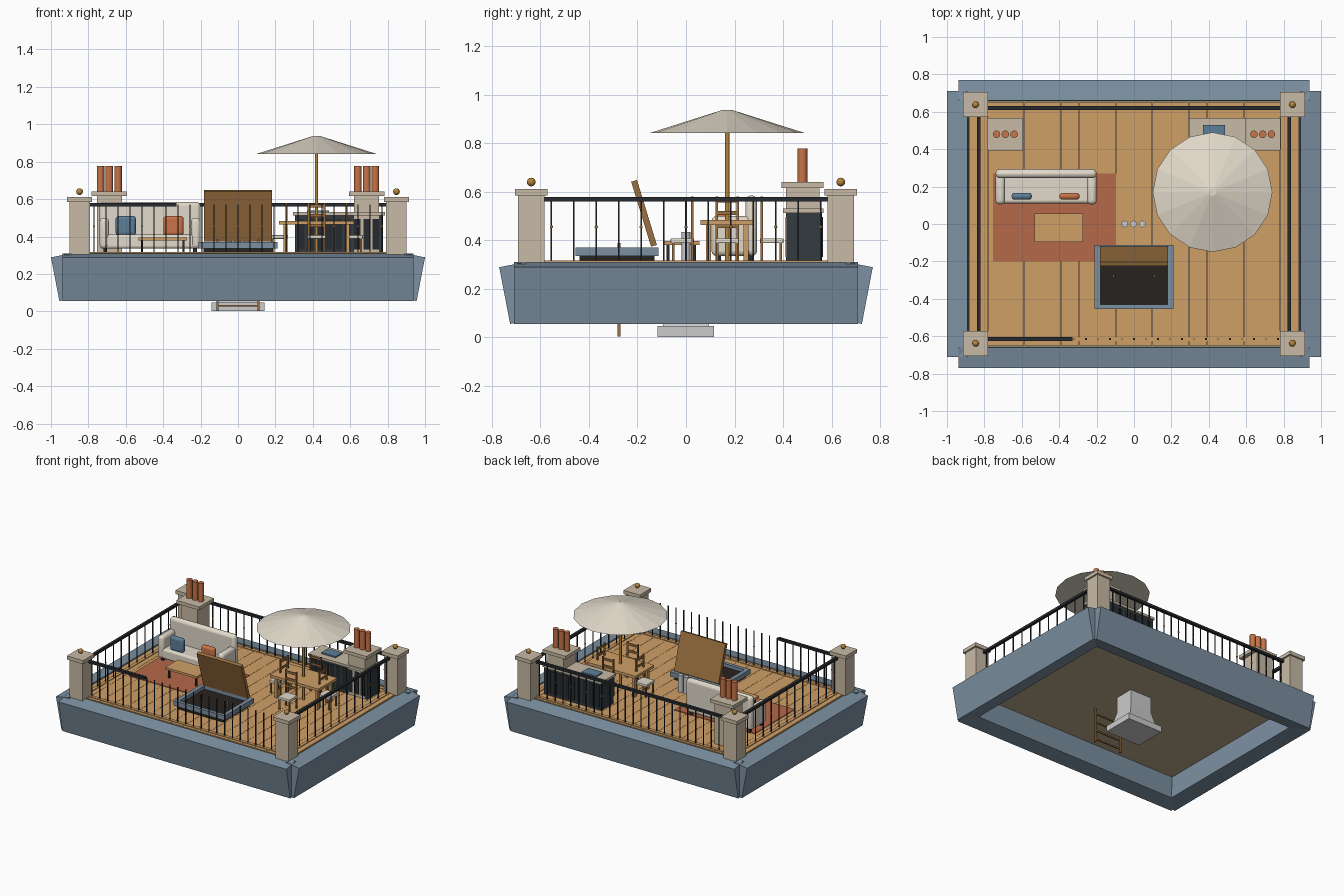
import bpy, bmesh, math
from mathutils import Vector, Matrix

if "Cube" in bpy.data.objects:
    bpy.data.objects.remove(bpy.data.objects["Cube"])

mats = {}
def mat(name, hexcol):
    c = [int(hexcol[i:i + 2], 16) / 255 for i in (0, 2, 4)]
    m = bpy.data.materials.new(name)
    m.diffuse_color = [v / 12.92 if v < 0.04 else ((v + 0.055) / 1.055) ** 2.4 for v in c] + [1]
    m.use_nodes = True
    m.node_tree.nodes["Principled BSDF"].inputs["Base Color"].default_value = m.diffuse_color
    mats[name] = m

for n, h in dict(slate="7C90A1", wood="D0A067", dark_wood="9A7040", stone="C9BBA6", iron="262A2F",
                 charcoal="333B3F", cream="E2DACB", rust="B56848", pot="C87448", blue="5C7F98",
                 brass="B5853C", black="262220", steel="C8C8CA", under="BDAE8E").items():
    mat(n, h)

def finish(bm, name, m, bevel=0, segs=3, smooth=False):
    me = bpy.data.meshes.new(name)
    bm.to_mesh(me)
    bm.free()
    o = bpy.data.objects.new(name, me)
    bpy.context.collection.objects.link(o)
    me.materials.append(mats[m])
    if bevel:
        b = o.modifiers.new("Bevel", "BEVEL")
        b.width, b.segments = bevel, segs
    if smooth:
        bpy.context.view_layer.objects.active = o
        o.select_set(True)
        bpy.ops.object.shade_smooth_by_angle()
        o.select_set(False)
    return o

def add_box(bm, x0, x1, y0, y1, z0, z1, mtx=Matrix()):
    c = Vector(((x0 + x1) / 2, (y0 + y1) / 2, (z0 + z1) / 2))
    s = Matrix.Diagonal((x1 - x0, y1 - y0, z1 - z0, 1))
    bmesh.ops.create_cube(bm, size=1, matrix=mtx @ Matrix.Translation(c) @ s)

def boxes(name, m, *dims, mtx=Matrix(), **kw):
    bm = bmesh.new()
    for d in dims:
        add_box(bm, *d, mtx=mtx)
    return finish(bm, name, m, **kw)

def cone(name, m, x, y, z0, z1, r1, r2=None, n=16, smooth=True):
    bm = bmesh.new()
    bmesh.ops.create_cone(bm, cap_ends=True, segments=n, radius1=r1, radius2=r1 if r2 is None else r2,
                          depth=z1 - z0, matrix=Matrix.Translation((x, y, (z0 + z1) / 2)))
    return finish(bm, name, m, smooth=smooth)

def balls(name, m, points, r):
    bm = bmesh.new()
    for p in points:
        bmesh.ops.create_uvsphere(bm, u_segments=12, v_segments=8, radius=r, matrix=Matrix.Translation(p))
    return finish(bm, name, m, smooth=True)

# sloping mansard panels on the four sides
for i, (dist, half) in enumerate(((1.0, 0.71), (0.77, 0.937), (1.0, 0.71), (0.77, 0.937))):
    bm = bmesh.new()
    prof = [(dist, 0.289), (dist - 0.109, 0.31), (dist - 0.153, 0.076), (dist - 0.045, 0.055)]
    f = bm.faces.new([bm.verts.new((x, -half, z)) for x, z in prof])
    ext = bmesh.ops.extrude_face_region(bm, geom=[f])
    bmesh.ops.translate(bm, vec=(0, 2 * half, 0), verts=[v for v in ext["geom"] if isinstance(v, bmesh.types.BMVert)])
    bmesh.ops.recalc_face_normals(bm, faces=bm.faces)
    bmesh.ops.rotate(bm, verts=bm.verts, matrix=Matrix.Rotation(i * math.pi / 2, 3, "Z"))
    finish(bm, "roof_panel", "slate")

# deck slab and planks
boxes("deck_slab", "under", (-0.885, 0.885, -0.658, 0.658, 0.265, 0.302))
w = 1.76 / 18
boxes("deck_planks", "wood", *[(-0.88 + i * w + 0.0008, -0.88 + (i + 1) * w - 0.0008, -0.65, 0.65, 0.302, 0.311)
                               for i in range(18)])

# corner pillars
for sx in (-1, 1):
    for sy in (-1, 1):
        x, y = 0.847 * sx, 0.638 * sy
        boxes("corner_pillar", "stone", (x - .055, x + .055, y - .055, y + .055, 0.29, 0.585),
              (x - .067, x + .067, y - .067, y + .067, 0.585, 0.612))
        balls("pillar_finial", "brass", [(x, y, 0.64)], 0.018)

# railings
def railing(name, along_x, off, half, n, rail_to):
    def bar(a0, a1, t, z0, z1):
        return (a0, a1, off - t, off + t, z0, z1) if along_x else (off - t, off + t, a0, a1, z0, z1)
    pos = [-half + 2 * half * i / n for i in range(n + 1)]
    boxes(name + "_balusters", "iron", *[bar(p - .0032, p + .0032, .0032, 0.31, 0.572) for p in pos])
    boxes(name + "_top_rail", "iron", bar(-half - 0.03, rail_to, .01, 0.56, 0.578))
    boxes(name + "_bottom_rail", "wood", bar(-half - 0.03, half + 0.03, .012, 0.31, 0.316))
    balls(name + "_knobs", "brass", [(p, off, .455) if along_x else (off, p, .455) for p in pos[::2]], 0.0065)

railing("front_railing", True, -0.615, 0.77, 24, -0.33)
railing("back_railing", True, 0.62, 0.77, 24, 0.80)
railing("left_railing", False, -0.83, 0.555, 12, 0.585)
railing("right_railing", False, 0.83, 0.555, 12, 0.585)

# chimneys with clay pots
for s in (-1, 1):
    x = 0.688 * s
    boxes("chimney", "stone", (x - .067, x + .067, 0.412, 0.55, 0.31, 0.62),
          (x - .094, x + .094, 0.393, 0.566, 0.616, 0.641))
    for d in (-0.047, 0, 0.047):
        cone("chimney_pot", "pot", x + d, 0.48, 0.64, 0.778, 0.02)

# outdoor kitchen
boxes("kitchen_cabinet", "charcoal", (0.305, 0.775, 0.414, 0.56, 0.31, 0.512))
boxes("cabinet_slats", "iron", *[(0.32 + i * .05, 0.355 + i * .05, 0.410, 0.564, 0.33, 0.495) for i in range(9)])
boxes("kitchen_counter", "stone", (0.295, 0.785, 0.400, 0.566, 0.512, 0.53))
boxes("kitchen_sink", "blue", (0.37, 0.487, 0.45, 0.53, 0.528, 0.54))

# roof hatch with open lid
boxes("hatch_well", "black", (-0.185, 0.185, -0.44, -0.13, 0.31, 0.345))
boxes("hatch_frame", "slate", (-0.21, -0.18, -0.455, -0.113, 0.335, 0.37), (0.18, 0.21, -0.455, -0.113, 0.335, 0.37),
      (-0.18, 0.18, -0.455, -0.43, 0.335, 0.37), (-0.18, 0.18, -0.138, -0.113, 0.335, 0.37))
boxes("hatch_lid", "dark_wood", (-0.183, 0.183, -0.0125, 0.0125, -0.14, 0.14),
      mtx=Matrix.Translation((0, -0.173, 0.511)) @ Matrix.Rotation(math.radians(17), 4, "X"))

# ladder hanging through the hatch
boxes("ladder", "dark_wood", *[(x - .006, x + .006, -0.283, -0.269, 0.003, 0.388) for x in (-0.11, 0.11)],
      *[(-0.11, 0.11, -0.281, -0.271, z - .005, z + .005) for z in (0.03, 0.095, 0.16, 0.225)])

# extractor hood below the deck, with three flues above
boxes("hood_base", "steel", (-0.143, 0.143, -0.118, 0.116, 0.002, 0.046))
bm = bmesh.new()
bmesh.ops.create_cone(bm, cap_ends=True, segments=4, radius1=0.5 ** .5, radius2=0.55, depth=1,
                      matrix=Matrix.Translation((0, 0, 0.096)) @ Matrix.Diagonal((0.23, 0.19, 0.10, 1))
                      @ Matrix.Rotation(math.pi / 4, 4, "Z"))
add_box(bm, -0.089, 0.089, -0.073, 0.073, 0.146, 0.27)
finish(bm, "hood_duct", "steel")
for x in (-0.05, -0.003, 0.044):
    cone("flue", "steel", x, 0, 0.31, 0.435, 0.018)

# sofa, pillows, rug
boxes("sofa_seat", "cream", (-0.73, -0.21, 0.11, 0.26, 0.335, 0.41), bevel=0.015, smooth=True)
boxes("sofa_back", "cream", (-0.74, -0.20, 0.245, 0.293, 0.335, 0.585), bevel=0.022, smooth=True)
for x in (-0.74, -0.25):
    boxes("sofa_arm", "cream", (x, x + 0.05, 0.105, 0.27, 0.335, 0.50), bevel=0.02, smooth=True)
boxes("sofa_feet", "iron", *[(x, x + .02, y, y + .02, 0.31, 0.34) for x in (-0.72, -0.24) for y in (0.125, 0.255)])
for x, c in ((-0.6, "blue"), (-0.345, "pot")):
    boxes("sofa_pillow", c, (x - .054, x + .054, 0.13, 0.167, 0.405, 0.51), bevel=0.016, smooth=True)
boxes("rug", "rust", (-0.755, -0.095, -0.2, 0.27, 0.31, 0.316))

def table(name, x0, x1, y0, y1, z, t, leg, inset, leg_mat):
    boxes(name + "_top", "wood", (x0, x1, y0, y1, z - t, z))
    boxes(name + "_legs", leg_mat, *[(x - leg, x + leg, y - leg, y + leg, 0.31, z - t)
                                     for x in (x0 + inset, x1 - inset) for y in (y0 + inset, y1 - inset)])

table("coffee_table", -0.533, -0.272, -0.095, 0.055, 0.396, 0.016, 0.006, 0.02, "iron")
table("dining_table", 0.22, 0.62, 0.06, 0.28, 0.483, 0.02, 0.01, 0.033, "wood")

# dining chairs, backs towards the table
for x, y, turn in ((0.22, 0.17, 0), (0.42, -0.015, 90), (0.62, 0.17, 180), (0.42, 0.353, 270)):
    m = Matrix.Translation((x, y, 0)) @ Matrix.Rotation(math.radians(turn), 4, "Z")
    boxes("chair_frame", "dark_wood", *[(-.043, -.033, s * .04 - .005, s * .04 + .005, 0.31, 0.39) for s in (-1, 1)],
          *[(.035, .045, s * .043 - .005, s * .043 + .005, 0.31, 0.58) for s in (-1, 1)],
          *[(.036, .044, -.043, .043, z, z + .016) for z in (0.45, 0.505, 0.555)], mtx=m)
    boxes("chair_seat", "cream", (-.048, .048, -.048, .048, 0.388, 0.408), mtx=m, bevel=0.004, segs=2)

# parasol
cone("parasol_pole", "brass", 0.42, 0.17, 0.31, 0.90, 0.009)
cone("parasol_canopy", "cream", 0.42, 0.17, 0.842, 0.937, 0.32, 0.02, n=16, smooth=False)
